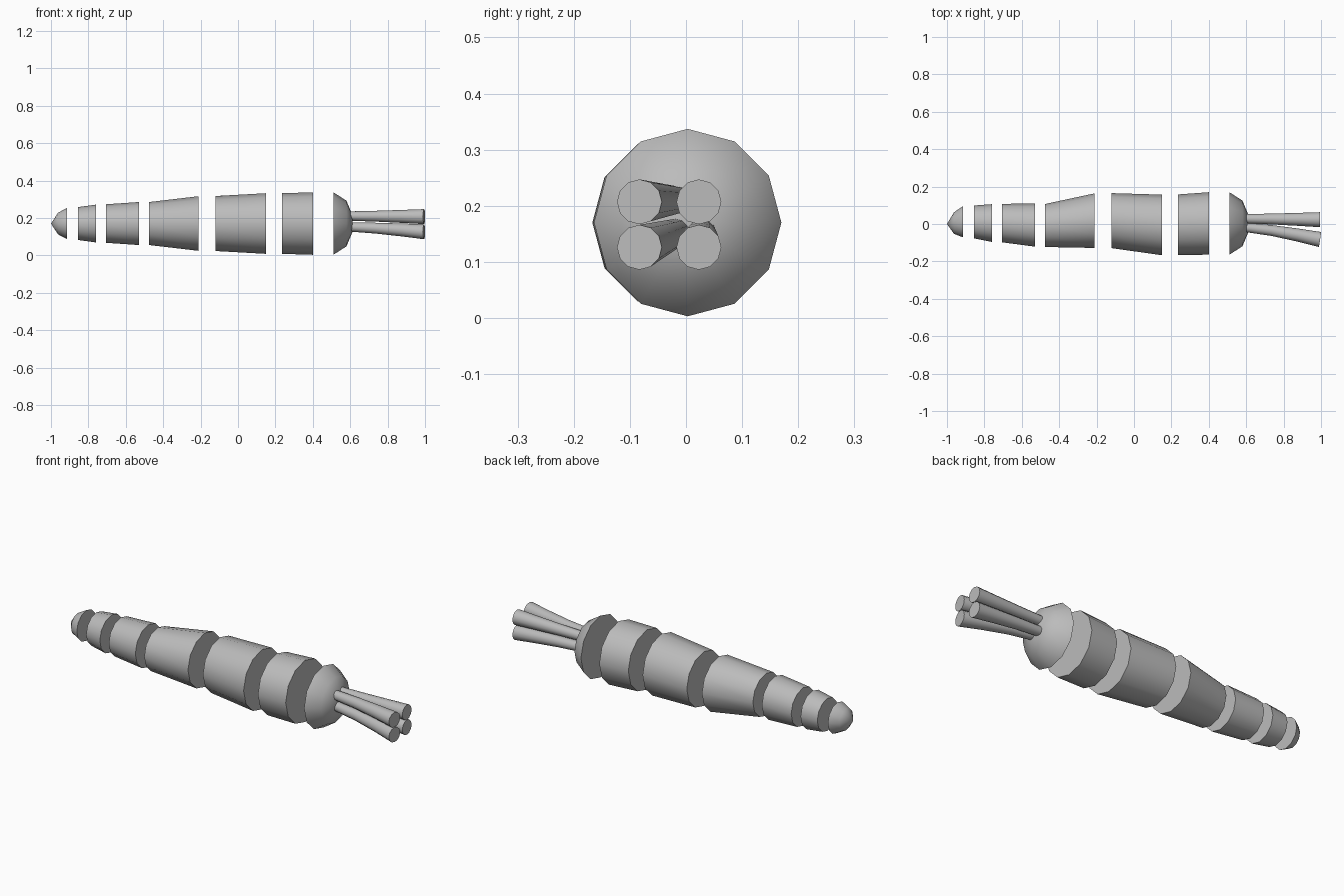
import bpy, bmesh, math
from mathutils import Vector

cube = bpy.data.objects.get("Cube")
if cube:
    bpy.data.objects.remove(cube, do_unlink=True)

grey = bpy.data.materials.new("plain_grey")
grey.use_nodes = True
colour = (0.5, 0.5, 0.5, 1)
grey.diffuse_color = colour
grey.node_tree.nodes["Principled BSDF"].inputs["Base Color"].default_value = colour

SIDES = 12
MID = 0.17


def loft(name, rings):
    """Closed tube through rings (x, y, z, radius, lean); radius 0 makes a point."""
    bm = bmesh.new()
    loops = []
    for x, y, z, r, lean in rings:
        if r == 0:
            loops.append([bm.verts.new((x, y, z))])
            continue
        loop = []
        for i in range(SIDES):
            a = math.tau * i / SIDES
            dy = r * math.cos(a)
            loop.append(bm.verts.new(Vector((x + lean * dy, y + dy, z + r * math.sin(a)))))
        loops.append(loop)
    for a, b in zip(loops, loops[1:]):
        for i in range(SIDES):
            j = (i + 1) % SIDES
            if len(a) == 1:
                bm.faces.new((a[0], b[j], b[i]))
            elif len(b) == 1:
                bm.faces.new((a[i], a[j], b[0]))
            else:
                bm.faces.new((a[i], a[j], b[j], b[i]))
    for loop in (loops[0], loops[-1]):
        if len(loop) > 1:
            bm.faces.new(loop)
    bmesh.ops.recalc_face_normals(bm, faces=bm.faces)
    mesh = bpy.data.meshes.new(name)
    bm.to_mesh(mesh)
    bm.free()
    mesh.materials.append(grey)
    obj = bpy.data.objects.new(name, mesh)
    bpy.context.collection.objects.link(obj)
    bpy.ops.object.select_all(action="DESELECT")
    obj.select_set(True)
    bpy.context.view_layer.objects.active = obj
    bpy.ops.object.shade_smooth_by_angle(angle=math.radians(48))


def body(name, *rings):
    loft(name, [(x, y, MID, r, 0) for x, y, r in rings])


# Pointed root tip
body("root_tip", (-1, 0, 0), (-0.962, 0.005, 0.058), (-0.915, 0.012, 0.083))

# Chopped slices, thin end to thick end
slices = [
    ((-0.855, 0.011, 0.088), (-0.76, 0.005, 0.101)),
    ((-0.705, 0.005, 0.103), (-0.53, -0.006, 0.115)),
    ((-0.475, -0.008, 0.115), (-0.21, 0.018, 0.146)),
    ((-0.12, 0.018, 0.147), (0.15, -0.005, 0.162)),
    ((0.235, -0.004, 0.162), (0.40, 0.003, 0.167)),
]
for n, (thin, thick) in enumerate(slices, 1):
    body(f"slice_{n}", thin, thick)

# Domed crown
body("crown", (0.51, 0.003, 0.167), (0.58, 0.003, 0.122), (0.612, 0.003, 0.045), (0.612, 0.003, 0))

# Four flared stalks, spreading toward the free end
for side, y0, y1, lean in (("left", 0.028, 0.023, 0), ("right", -0.018, -0.083, 0.15)):
    for level, z0, z1 in (("upper", 0.21, 0.207), ("lower", 0.152, 0.126)):
        rings = []
        for t in (0, 0.35, 0.7, 1):
            bend = t ** 1.3
            rings.append((0.595 + 0.4 * t, y0 + (y1 - y0) * bend,
                          z0 + (z1 - z0) * bend, 0.025 + 0.015 * bend, lean * t))
        loft(f"{side}_{level}_stalk", rings)
